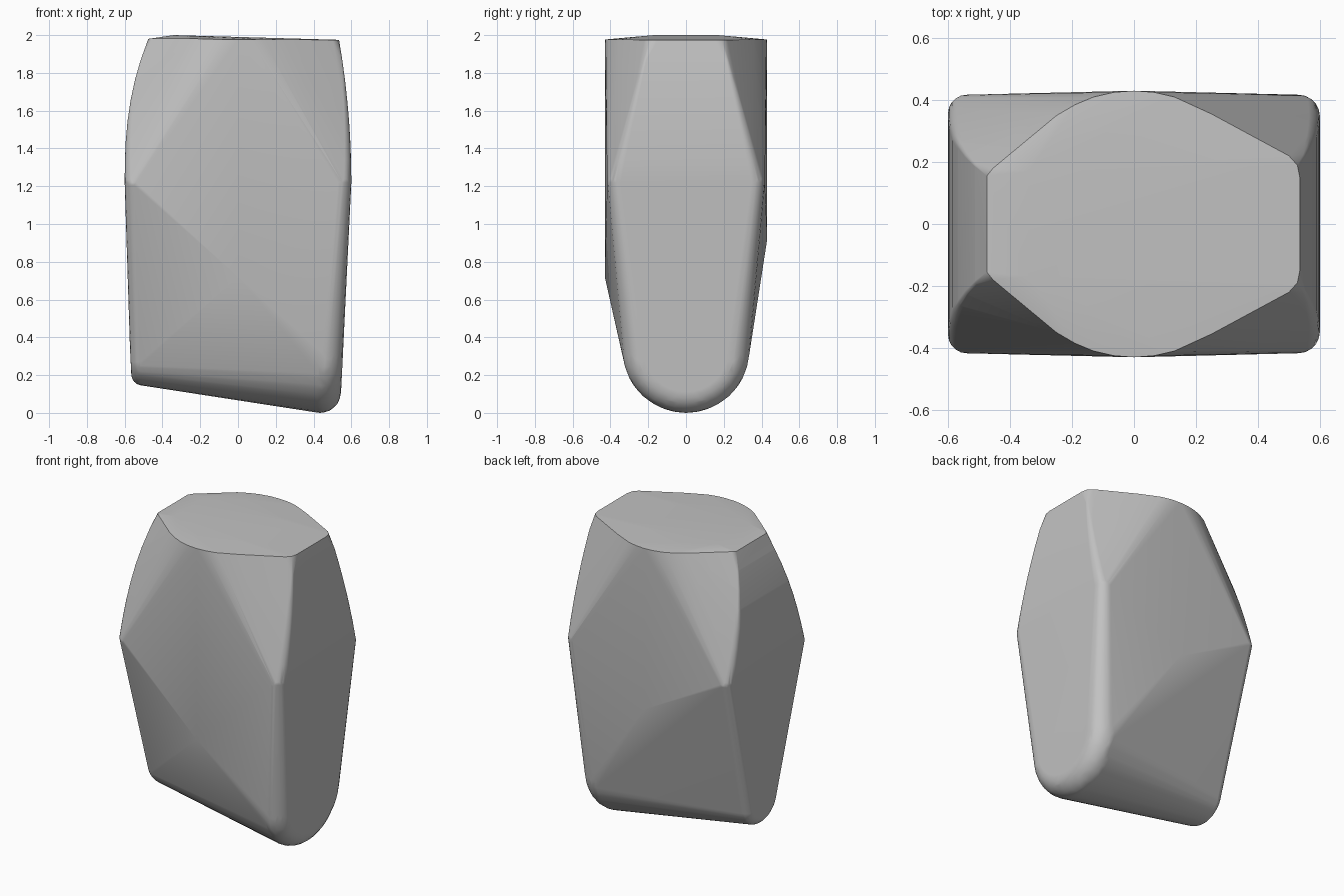
import bpy, bmesh, math
from mathutils import Matrix

cube = bpy.data.objects.get("Cube")
if cube:
    bpy.data.objects.remove(cube, do_unlink=True)

stone = bpy.data.materials.new("stone grey")
stone.use_nodes = True
grey = (0.54, 0.54, 0.54, 1)
stone.diffuse_color = grey
stone.node_tree.nodes["Principled BSDF"].inputs["Base Color"].default_value = grey

bm = bmesh.new()


def ball(x, y, z, r):
    """Small sphere that rounds one corner of the skin."""
    bmesh.ops.create_icosphere(bm, subdivisions=3, radius=r,
                               matrix=Matrix.Translation((x, y, z)))


def shoulder(side, z0, top_x, top_y, bulge, r0):
    """Rounded, bowed edges from the widest level up to the top."""
    for i in range(7):
        t = i / 7
        r = r0 * (1 - t) + 0.012 * t
        x = 0.6 - (0.6 - top_x) * t ** bulge
        y = 0.417 * (1 - t) + top_y * t
        z = z0 + (1.975 - z0) * t
        for s in (-1, 1):
            ball(side * (x - r), s * (y - r), z, r)


def rounded_foot(side, x, low, radius, r):
    """Half-round lower end of a side face."""
    for i in range(21):
        a = math.radians(-16 + 212 * i / 20)
        rise = radius - math.sin(a) * (radius - r)
        ball(side * (x + 0.05 * rise - r), math.cos(a) * (radius - r), low + rise, r)


shoulder(1, 1.22, 0.535, 0.2, 2, 0.07)
shoulder(-1, 1.22, 0.475, 0.165, 2.5, 0.06)

# Sloping rounded base, narrower on one end
rounded_foot(1, 0.54, 0.0, 0.337, 0.11)
rounded_foot(-1, 0.562, 0.145, 0.17, 0.06)

# Top outline: x, half width, height
outline = [(-0.475, 0.155, 1.98), (-0.455, 0.18, 1.982), (-0.25, 0.35, 1.982),
           (-0.19, 0.385, 1.98), (-0.13, 0.41, 1.978), (-0.065, 0.425, 1.977),
           (0, 0.43, 1.976), (0.065, 0.425, 1.976), (0.13, 0.41, 1.976),
           (0.25, 0.355, 1.976), (0.5, 0.22, 1.975), (0.527, 0.19, 1.975),
           (0.535, 0.15, 1.975), (-0.34, 0.17, 2.0)]
for s in (-1, 1):
    for x, y, z in outline:
        bm.verts.new((x, s * y, z))

# Broad face peaks, front and back
bm.verts.new((0, -0.43, 0.72))
bm.verts.new((0, 0.43, 0.92))

# Wrap everything in one skin
points = [v.co.copy() for v in bm.verts]
bm.clear()
for p in points:
    bm.verts.new(p)
bmesh.ops.convex_hull(bm, input=bm.verts[:])
bmesh.ops.delete(bm, geom=[v for v in bm.verts if not v.link_faces], context='VERTS')
bmesh.ops.dissolve_limit(bm, angle_limit=math.radians(0.6), verts=bm.verts[:], edges=bm.edges[:])
bmesh.ops.recalc_face_normals(bm, faces=bm.faces[:])

mesh = bpy.data.meshes.new("stone_body")
bm.to_mesh(mesh)
bm.free()
mesh.materials.append(stone)
body = bpy.data.objects.new("stone_body", mesh)
bpy.context.collection.objects.link(body)
bpy.context.view_layer.objects.active = body
body.select_set(True)
bpy.ops.object.shade_smooth_by_angle(angle=math.radians(32))
weighted = body.modifiers.new("flat_face_shading", 'WEIGHTED_NORMAL')
weighted.keep_sharp = True
